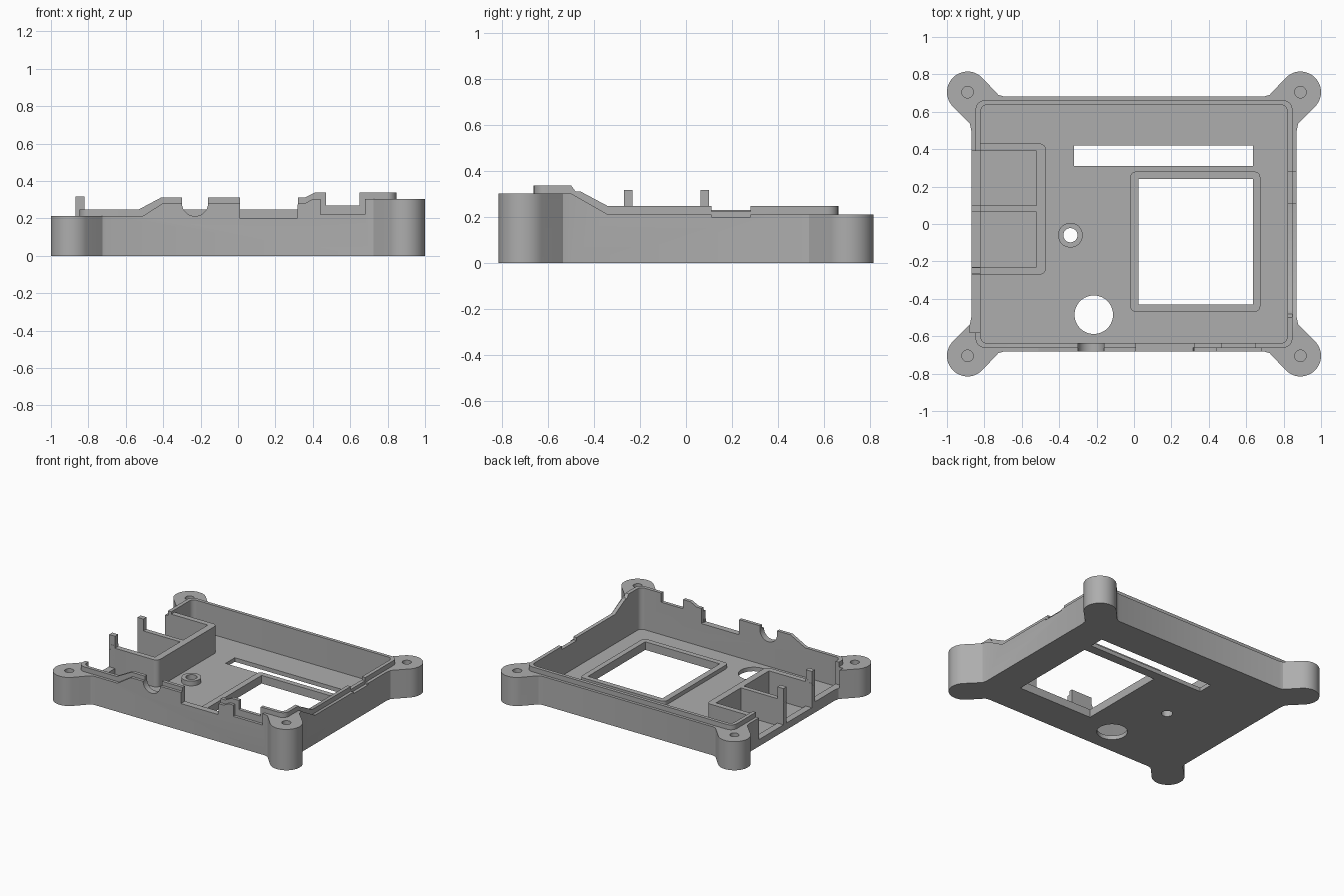
import bpy, bmesh
from math import sin, cos, pi, radians

cube = bpy.data.objects.get("Cube")
if cube:
    bpy.data.objects.remove(cube)

grey = bpy.data.materials.new("plain grey")
grey.use_nodes = True
grey.diffuse_color = (0.42, 0.42, 0.42, 1)
grey.node_tree.nodes["Principled BSDF"].inputs["Base Color"].default_value = (0.42, 0.42, 0.42, 1)

FLOOR = 0.03
PLACE = {"x": lambda u, v, w: (w, u, v),
         "y": lambda u, v, w: (u, w, v),
         "z": lambda u, v, w: (u, v, w)}


def prism(name, pts, lo, hi, axis="z"):
    """Extrude a 2D outline from lo to hi along an axis."""
    bm = bmesh.new()
    rings = [[bm.verts.new(PLACE[axis](u, v, w)) for u, v in pts] for w in (lo, hi)]
    bm.faces.new(rings[0])
    bm.faces.new(rings[1])
    n = len(pts)
    for i in range(n):
        j = (i + 1) % n
        bm.faces.new((rings[0][i], rings[0][j], rings[1][j], rings[1][i]))
    bmesh.ops.recalc_face_normals(bm, faces=bm.faces)
    mesh = bpy.data.meshes.new(name)
    bm.to_mesh(mesh)
    bm.free()
    mesh.materials.append(grey)
    obj = bpy.data.objects.new(name, mesh)
    bpy.context.collection.objects.link(obj)
    return obj


def arc(cx, cy, r, a0, a1, n):
    return [(cx + r * cos(radians(a0 + (a1 - a0) * i / n)),
             cy + r * sin(radians(a0 + (a1 - a0) * i / n))) for i in range(n + 1)]


def circle(cx, cy, r, n=40):
    return arc(cx, cy, r, 0, 360, n)[:-1]


def rect(x0, x1, y0, y1, r=0):
    if not r:
        return [(x0, y0), (x1, y0), (x1, y1), (x0, y1)]
    corners = [(x1 - r, y1 - r), (x0 + r, y1 - r), (x0 + r, y0 + r), (x1 - r, y0 + r)]
    return [p for k, (x, y) in enumerate(corners) for p in arc(x, y, r, 90 * k, 90 * k + 90, 6)]


def cut(obj, cutters):
    """Subtract each cutter, then discard it."""
    bpy.context.view_layer.objects.active = obj
    for c in cutters:
        c.hide_render = True
        mod = obj.modifiers.new("cut", "BOOLEAN")
        mod.operation, mod.solver, mod.object = "DIFFERENCE", "EXACT", c
        bpy.ops.object.modifier_apply(modifier=mod.name)
        bpy.data.objects.remove(c)


def trim_top(obj, front, side, level):
    """Shape the top edge by a front profile, a side profile and a flat level."""
    cut(obj, [
        prism("trim", front + [(1.1, 1), (-1.1, 1)], -1.1, -0.6, "y"),
        prism("trim", side + [(1.1, 1), (-0.6, 1)], 0.8, 1.1, "x"),
        prism("trim", rect(-1.1, 0.8, -0.6, 1.1), level, 1)])


def left_openings():
    # two port openings and a lower side opening
    return [prism("port", rect(y0, y1, z, 1), -1.0 if y0 > -0.5 else -0.88, -0.8, "x")
            for y0, y1, z in ((0.10, 0.39, 0.05), (-0.23, 0.065, 0.05), (-0.58, -0.27, 0.08))]


def floor_openings():
    return [prism("window", rect(0.025, 0.635, -0.43, 0.24), -1, 1),
            prism("slot", rect(-0.32, 0.635, 0.31, 0.42), -1, 1),
            prism("round_hole", circle(-0.215, -0.485, 0.103), -1, 1),
            prism("screw_hole", circle(-0.34, -0.06, 0.038), -1, 1)]


# Outer shell with four flared corner lugs
quad = [(0.87, 0.50), (0.877, 0.535)] + arc(0.89, 0.705, 0.11, -45, 135, 24) + [(0.725, 0.69), (0.70, 0.683)]
outline = []
for sx, sy in ((1, 1), (-1, 1), (-1, -1), (1, -1)):
    pts = [(x * sx, y * sy) for x, y in quad]
    outline += pts if sx * sy > 0 else pts[::-1]
shell = prism("outer_shell", outline, 0, 0.4)
cut(shell, [prism("cavity", rect(-0.845, 0.845, -0.66, 0.66, 0.05), FLOOR, 1)])

cable = arc(-0.23, 0.282, 0.07, 180, 360, 14)
shell_front = ([(-1.1, 0.212), (-0.51, 0.212), (-0.40, 0.282)] + cable
               + [(0.01, 0.282), (0.01, 0.20), (0.315, 0.20), (0.32, 0.282), (0.36, 0.282), (0.40, 0.303),
                  (0.44, 0.303), (0.44, 0.22), (0.68, 0.22), (0.68, 0.303), (1.1, 0.303)])
shell_side = [(-0.6, 0.303), (-0.50, 0.303), (-0.34, 0.212), (0.11, 0.212), (0.11, 0.20),
              (0.28, 0.20), (0.28, 0.212), (1.1, 0.212)]
trim_top(shell, shell_front, shell_side, 0.212)
lug_holes = [prism("lug_hole", circle(sx * 0.89, sy * 0.705, 0.031, 24), 0.12, 1)
             for sx in (-1, 1) for sy in (-1, 1)]
cut(shell, left_openings() + floor_openings() + lug_holes)

# Inner wall, rising above the shell as a lip
lip = prism("inner_lip", rect(-0.847, 0.847, -0.662, 0.662, 0.05), 0.01, 0.4)
cut(lip, [prism("cavity", rect(-0.82, 0.82, -0.637, 0.637, 0.035), -1, 1)])
lip_front = ([(-1.1, 0.248), (-0.53, 0.248), (-0.41, 0.312), (-0.30, 0.312)] + cable
             + [(-0.16, 0.312), (0.01, 0.312), (0.01, 0.20), (0.32, 0.20), (0.32, 0.312), (0.36, 0.312),
                (0.41, 0.338), (0.47, 0.338), (0.47, 0.27), (0.65, 0.27), (0.65, 0.338), (1.1, 0.338)])
lip_side = [(-0.6, 0.338), (-0.50, 0.338), (-0.48, 0.312), (-0.46, 0.312), (-0.34, 0.248),
            (0.11, 0.248), (0.11, 0.225), (0.28, 0.225), (0.28, 0.248), (1.1, 0.248)]
trim_top(lip, lip_front, lip_side, 0.248)
cut(lip, left_openings())

# Walled port compartment against the left-open side
ports = prism("port_compartment", rect(-0.868, -0.47, -0.27, 0.43, 0.035), FLOOR - 0.01, 0.23)
cut(ports, [prism("bay", rect(-1, -0.52, y0, y1), FLOOR, 1) for y0, y1 in ((0.10, 0.39), (-0.23, 0.065))])
cut(ports, [prism("side_trim", rect(-1, -0.83, 0.39, 0.5), 0, 1)])

# Tall posts between the port openings
for i, y in enumerate((0.0825, -0.25)):
    prism(f"port_post_{i + 1}", rect(-0.869, -0.82, y - 0.0185, y + 0.0185), FLOOR, 0.318)

# Raised window rim and screw boss
rim = prism("window_rim", rect(-0.02, 0.675, -0.47, 0.28, 0.03), FLOOR - 0.01, 0.06)
cut(rim, [prism("window", rect(0.025, 0.635, -0.43, 0.24), -1, 1)])
boss = prism("screw_boss", circle(-0.34, -0.06, 0.066), FLOOR - 0.01, 0.065)
cut(boss, [prism("screw_hole", circle(-0.34, -0.06, 0.038), -1, 1)])

# Smooth the curved walls, keep edges crisp
bpy.ops.object.select_all(action="DESELECT")
for obj in (shell, lip, ports, rim, boss):
    obj.select_set(True)
bpy.context.view_layer.objects.active = shell
bpy.ops.object.shade_smooth_by_angle(angle=radians(30))
